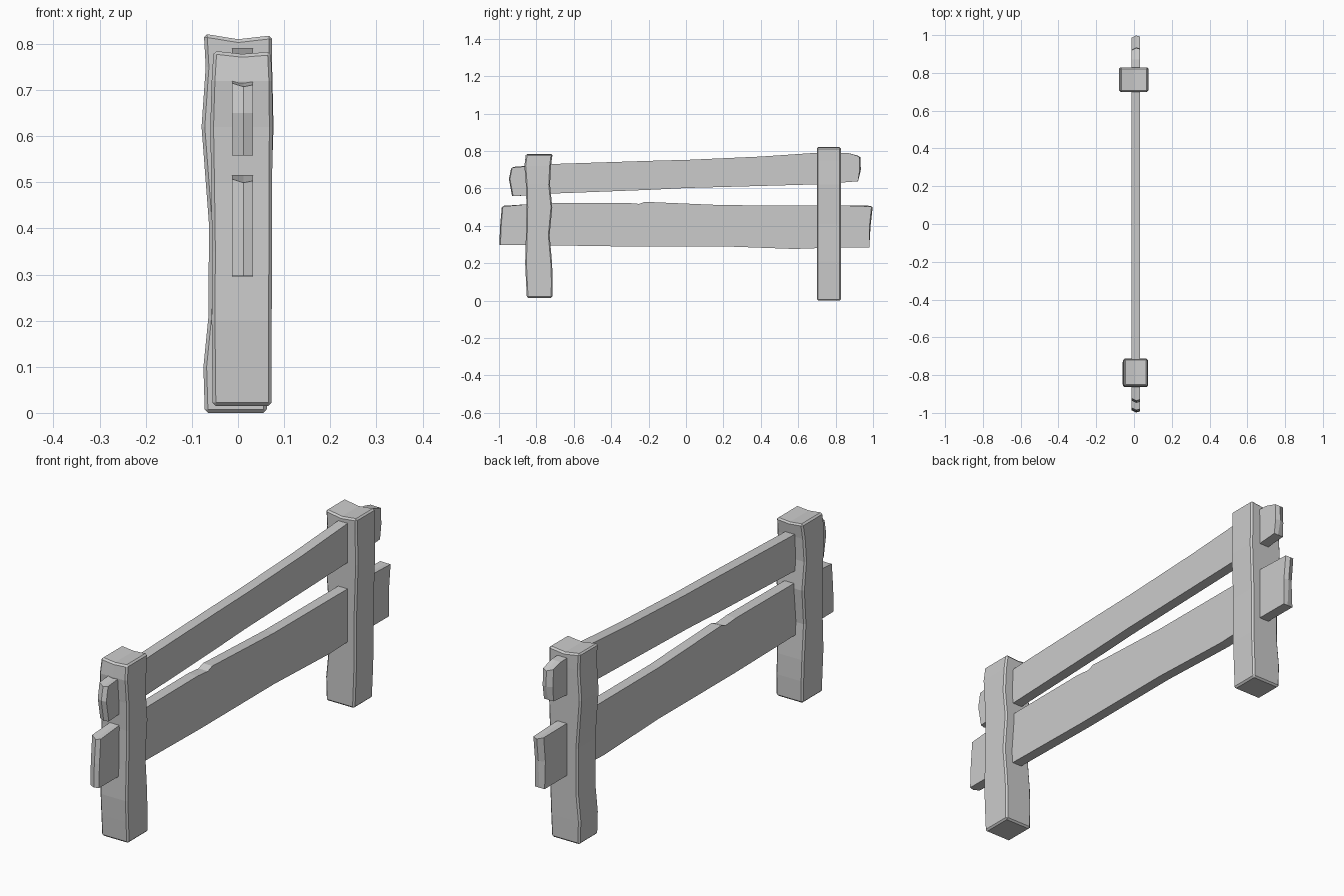
import bpy, bmesh

if "Cube" in bpy.data.objects:
    bpy.data.objects.remove(bpy.data.objects["Cube"])


def finish(name, bm, bevel):
    bmesh.ops.recalc_face_normals(bm, faces=bm.faces[:])
    me = bpy.data.meshes.new(name)
    bm.to_mesh(me)
    bm.free()
    ob = bpy.data.objects.new(name, me)
    bpy.context.collection.objects.link(ob)
    if bevel:
        m = ob.modifiers.new("worn_edges", "BEVEL")
        m.width, m.segments = bevel, 1
        m.limit_method, m.angle_limit = "ANGLE", 0.7
    return ob


def post(name, levels, dip):
    """Loft of rectangles: each level is z, x0, x1, y0, y1; the top sags along its middle."""
    bm = bmesh.new()
    rings = []
    for i, (z, x0, x1, y0, y1) in enumerate(levels):
        d = dip if i == len(levels) - 1 else 0
        xm = (x0 + x1) / 2
        pts = [(x0, y0, z), (xm, y0, z - d), (x1, y0, z - d * 0.3),
               (x1, y1, z - d * 0.3), (xm, y1, z - d), (x0, y1, z)]
        rings.append([bm.verts.new(p) for p in pts])
    for a, b in zip(rings, rings[1:]):
        for i in range(6):
            j = (i + 1) % 6
            bm.faces.new((a[i], a[j], b[j], b[i]))
    bm.faces.new(rings[0][::-1])
    t = rings[-1]
    bm.faces.new((t[0], t[1], t[4], t[5]))
    bm.faces.new((t[1], t[2], t[3], t[4]))
    return finish(name, bm, 0.007)


def rail(name, top, bottom, front_tip, back_tip):
    """Plank from a side outline, with three layers across x and chipped ends."""
    bm = bmesh.new()
    outline = bottom + [back_tip] + top[::-1] + [front_tip]
    nb, n = len(bottom), len(outline)
    ends = {0: 1, nb + 1: -1, nb: -1, n - 2: 1, n - 1: 1}
    layers = []
    for x, cut, drop in ((-0.013, 0.012, 0), (0.012, 0, 0.008), (0.032, 0.006, 0.004)):
        ring = []
        for i, (y, z) in enumerate(outline):
            if i in ends:
                y += ends[i] * cut
            if i in (nb + 1, n - 2):
                z -= drop
            ring.append(bm.verts.new((x, y, z)))
        layers.append(ring)
    for a, b in zip(layers, layers[1:]):
        for i in range(n):
            j = (i + 1) % n
            bm.faces.new((a[i], a[j], b[j], b[i]))
    bm.faces.new(layers[0])
    bm.faces.new(layers[-1][::-1])
    return finish(name, bm, 0)


# Posts
post("front_post", [
    (0.015, -0.055, 0.073, -0.851, -0.714),
    (0.11, -0.056, 0.073, -0.856, -0.713),
    (0.20, -0.057, 0.073, -0.86, -0.716),
    (0.35, -0.056, 0.074, -0.856, -0.729),
    (0.50, -0.058, 0.074, -0.853, -0.715),
    (0.62, -0.060, 0.075, -0.856, -0.727),
    (0.72, -0.057, 0.074, -0.864, -0.722),
    (0.785, -0.053, 0.071, -0.856, -0.714)], 0.007)
post("back_post", [
    (0.0, -0.072, 0.062, 0.70, 0.828),
    (0.10, -0.075, 0.066, 0.70, 0.829),
    (0.21, -0.064, 0.070, 0.70, 0.829),
    (0.41, -0.063, 0.070, 0.70, 0.829),
    (0.62, -0.079, 0.077, 0.70, 0.829),
    (0.75, -0.070, 0.074, 0.70, 0.829),
    (0.822, -0.074, 0.074, 0.70, 0.828)], 0.012)

# Rails, as (y, z) outlines
rail("upper_rail",
     [(-0.935, 0.715), (-0.72, 0.73), (-0.2, 0.747), (0.02, 0.753), (0.4, 0.77),
      (0.74, 0.793), (0.87, 0.788), (0.932, 0.775)],
     [(-0.93, 0.558), (-0.72, 0.572), (-0.2, 0.592), (0.0, 0.602), (0.4, 0.613),
      (0.72, 0.622), (0.92, 0.638)],
     (-0.947, 0.65), (0.935, 0.70))
rail("lower_rail",
     [(-0.985, 0.507), (-0.85, 0.515), (-0.7, 0.521), (-0.32, 0.523), (-0.25, 0.517),
      (-0.22, 0.528), (0.2, 0.51), (0.6, 0.509), (0.85, 0.508), (0.998, 0.507)],
     [(-0.998, 0.297), (-0.7, 0.295), (-0.3, 0.289), (0.2, 0.29), (0.58, 0.276),
      (0.8, 0.284), (0.98, 0.283)],
     (-0.994, 0.40), (0.987, 0.40))
